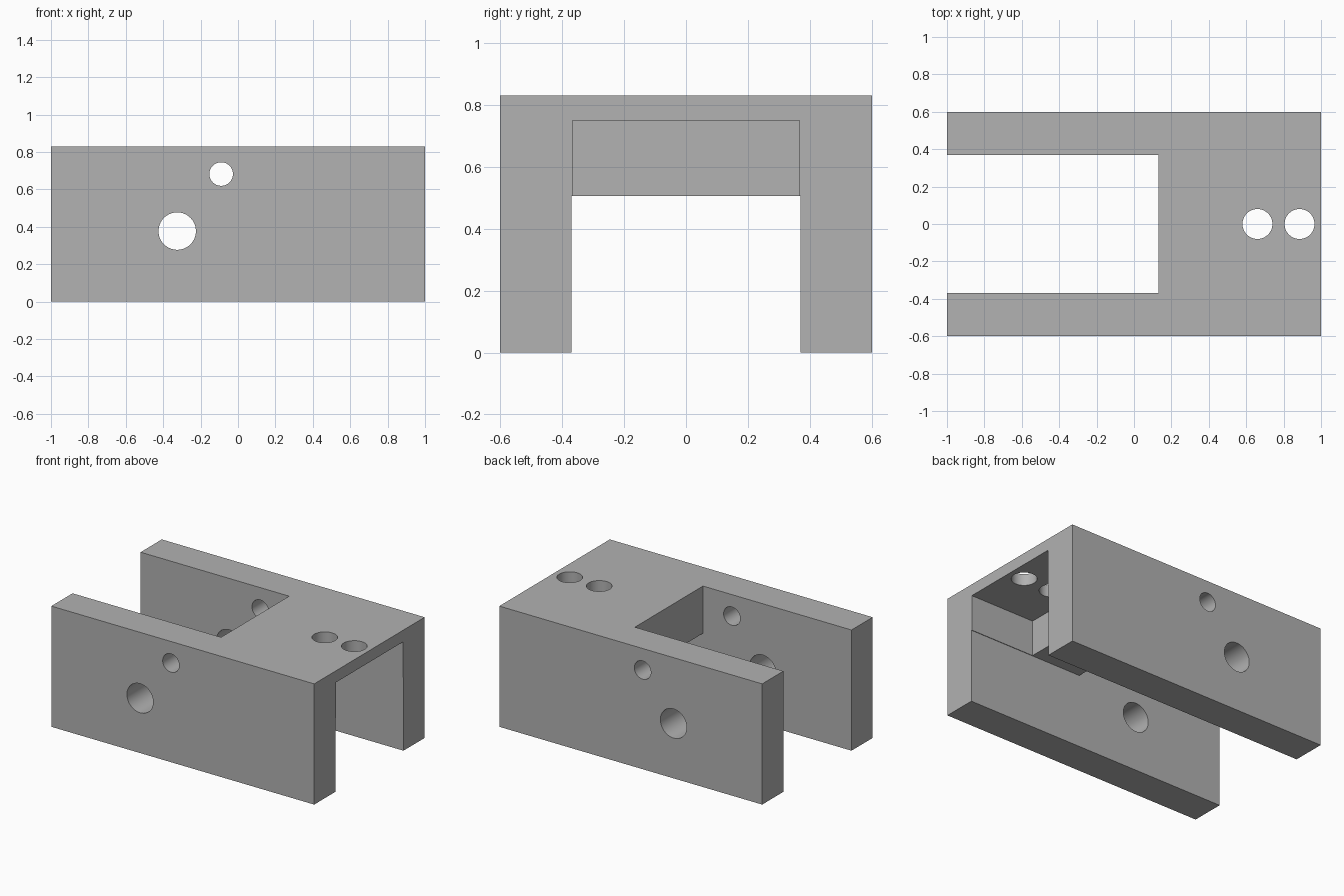
import bpy
import math

if "Cube" in bpy.data.objects:
    bpy.data.objects.remove(bpy.data.objects["Cube"], do_unlink=True)

LENGTH, WIDTH, HEIGHT = 2.0, 1.2, 0.83
INNER = 0.37          # half width between the legs
BRIDGE_UNDERSIDE = 0.505

grey = bpy.data.materials.new("plain_grey")
grey.use_nodes = True
GREY = (0.445, 0.445, 0.445, 1)
grey.diffuse_color = GREY
grey.node_tree.nodes["Principled BSDF"].inputs["Base Color"].default_value = GREY


def block(name, low, high):
    """Axis-aligned box between two corners."""
    bpy.ops.mesh.primitive_cube_add(size=1, location=[(a + b) / 2 for a, b in zip(low, high)])
    ob = bpy.context.object
    ob.name = name
    ob.scale = [b - a for a, b in zip(low, high)]
    bpy.ops.object.transform_apply(location=True, rotation=True, scale=True)
    ob.data.materials.append(grey)
    return ob


def drill(name, radius, location, rotation=(0, 0, 0), depth=2):
    bpy.ops.mesh.primitive_cylinder_add(vertices=64, radius=radius, depth=depth,
                                        location=location, rotation=rotation)
    ob = bpy.context.object
    ob.name = name
    bpy.ops.object.transform_apply(location=True, rotation=True, scale=True)
    ob.data.materials.append(grey)
    return ob


def cut(body, cutter):
    mod = body.modifiers.new(cutter.name, "BOOLEAN")
    mod.operation = "DIFFERENCE"
    mod.solver = "EXACT"
    mod.object = cutter
    cutter.hide_render = True
    bpy.ops.object.select_all(action="DESELECT")
    bpy.context.view_layer.objects.active = body
    body.select_set(True)
    bpy.ops.object.modifier_apply(modifier=mod.name)
    bpy.data.objects.remove(cutter, do_unlink=True)


# Solid bracket body
body = block("bracket_body", (-LENGTH / 2, -WIDTH / 2, 0), (LENGTH / 2, WIDTH / 2, HEIGHT))

# Channel between the legs, open pocket at one end, recess under the other
cut(body, block("leg_channel", (-1.2, -INNER, -0.2), (1.2, INNER, BRIDGE_UNDERSIDE)))
cut(body, block("open_pocket", (-1.3, -INNER, -0.3), (0.13, INNER, 1.0)))
cut(body, block("end_recess", (0.51, -0.366, 0.3), (1.3, 0.366, 0.75)))

# Cross holes through both legs
ALONG_Y = (math.pi / 2, 0, 0)
cut(body, drill("large_cross_hole", 0.1, (-0.325, 0, 0.377), ALONG_Y))
cut(body, drill("small_cross_hole", 0.063, (-0.09, 0, 0.682), ALONG_Y))

# Vertical holes through the top plate
for x in (0.66, 0.885):
    cut(body, drill("top_hole", 0.08, (x, 0, HEIGHT)))

bpy.ops.object.select_all(action="DESELECT")
body.select_set(True)
bpy.context.view_layer.objects.active = body
bpy.ops.object.shade_smooth_by_angle(angle=math.radians(30))
